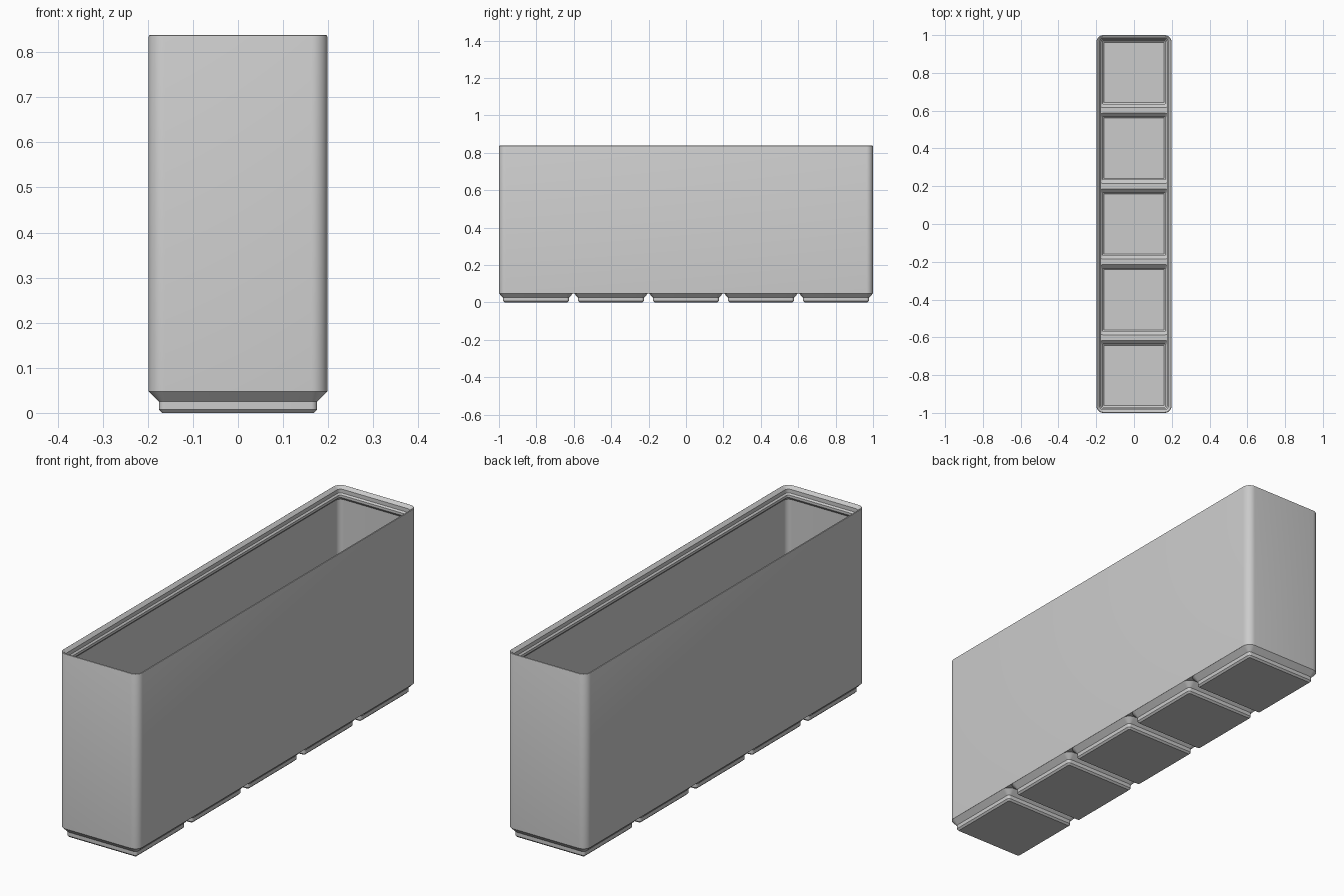
import bpy
import bmesh
import math

cube = bpy.data.objects.get("Cube")
if cube:
    bpy.data.objects.remove(cube, do_unlink=True)

# Main sizes
HALF_X, HALF_Y = 0.1985, 1.0
CORNER = 0.0358          # outer corner radius
WALL = 0.0115
CELLS = 5
PITCH = 0.401
PLATE_Z, FLOOR_Z = 0.048, 0.056
ARC = 8                  # segments per rounded corner

grey = bpy.data.materials.new("light_grey")
grey.use_nodes = True
grey.diffuse_color = (0.6, 0.6, 0.6, 1)
grey.node_tree.nodes["Principled BSDF"].inputs["Base Color"].default_value = (0.6, 0.6, 0.6, 1)


def ring(bm, half_x, y0, y1, z, r_front, r_back):
    """Counter-clockwise rounded rectangle with its own front and back radii."""
    verts = []
    corners = ((1, 1, r_back), (-1, 1, r_back), (-1, -1, r_front), (1, -1, r_front))
    for c, (sx, sy, r) in enumerate(corners):
        cx = sx * (half_x - r)
        cy = y1 - r if sy > 0 else y0 + r
        for k in range(ARC + 1):
            a = math.pi / 2 * (c + k / ARC)
            verts.append(bm.verts.new((cx + r * math.cos(a), cy + r * math.sin(a), z)))
    return verts


def box_ring(bm, cy, half_y, inset, z):
    """Rounded rectangle set in from the outer size, corners kept parallel."""
    r = max(CORNER - inset, 0.003)
    return ring(bm, HALF_X - inset, cy - half_y + inset, cy + half_y - inset, z, r, r)


def skin(bm, rings):
    for a, b in zip(rings, rings[1:]):
        n = len(a)
        for i in range(n):
            j = (i + 1) % n
            bm.faces.new((a[i], a[j], b[j], b[i]))


def finish(bm, name):
    bmesh.ops.remove_doubles(bm, verts=bm.verts[:], dist=0.00001)
    mesh = bpy.data.meshes.new(name)
    bm.to_mesh(mesh)
    bm.free()
    mesh.materials.append(grey)
    obj = bpy.data.objects.new(name, mesh)
    bpy.context.collection.objects.link(obj)
    bpy.ops.object.select_all(action="DESELECT")
    obj.select_set(True)
    bpy.context.view_layer.objects.active = obj
    bpy.ops.object.shade_smooth_by_angle(angle=math.radians(30))


def cell_ring(bm, i, inset, z):
    """Outline of one cell's share of the floor, rounded only at the bin ends."""
    cy = (i - (CELLS - 1) / 2) * PITCH
    first, last = i == 0, i == CELLS - 1
    y0 = -HALF_Y + inset if first else cy - PITCH / 2
    y1 = HALF_Y - inset if last else cy + PITCH / 2
    r = CORNER - inset
    return ring(bm, HALF_X - inset, y0, y1, z, r if first else 0, r if last else 0)


# Walls with stacking lip: (inset, height), up the outside and down the inside
wall_profile = [
    (0, PLATE_Z), (0, 0.834), (0.001, 0.8368), (0.0033, 0.838), (0.0065, 0.8374),
    (0.0181, 0.8258), (0.0181, 0.8086), (0.0248, 0.8019), (0.0248, 0.7905),
    (WALL, 0.777), (WALL, FLOOR_Z),
]
bm = bmesh.new()
skin(bm, [box_ring(bm, 0, HALF_Y, d, z) for d, z in wall_profile])
finish(bm, "walls_and_lip")

foot_profile = [(0.0305, 0), (0.0229, 0.0076), (0.0229, 0.0248), (0.0003, PLATE_Z)]
pocket_profile = [(0.0125, FLOOR_Z), (0.0325, 0.036), (0.0325, 0.016), (0.0385, 0.01)]

for i in range(CELLS):
    cy = (i - (CELLS - 1) / 2) * PITCH

    # Stepped foot and the underside around it
    bm = bmesh.new()
    rings = [box_ring(bm, cy, HALF_X, d, z) for d, z in foot_profile]
    rings.append(cell_ring(bm, i, 0, PLATE_Z))
    bm.faces.new(rings[0][::-1])
    skin(bm, rings)
    finish(bm, f"foot_{i + 1}")

    # Sunken floor pocket and the ridge around it
    bm = bmesh.new()
    rings = [cell_ring(bm, i, WALL, FLOOR_Z)]
    rings += [box_ring(bm, cy, HALF_X, d, z) for d, z in pocket_profile]
    skin(bm, rings)
    bm.faces.new(rings[-1])
    finish(bm, f"floor_pocket_{i + 1}")
